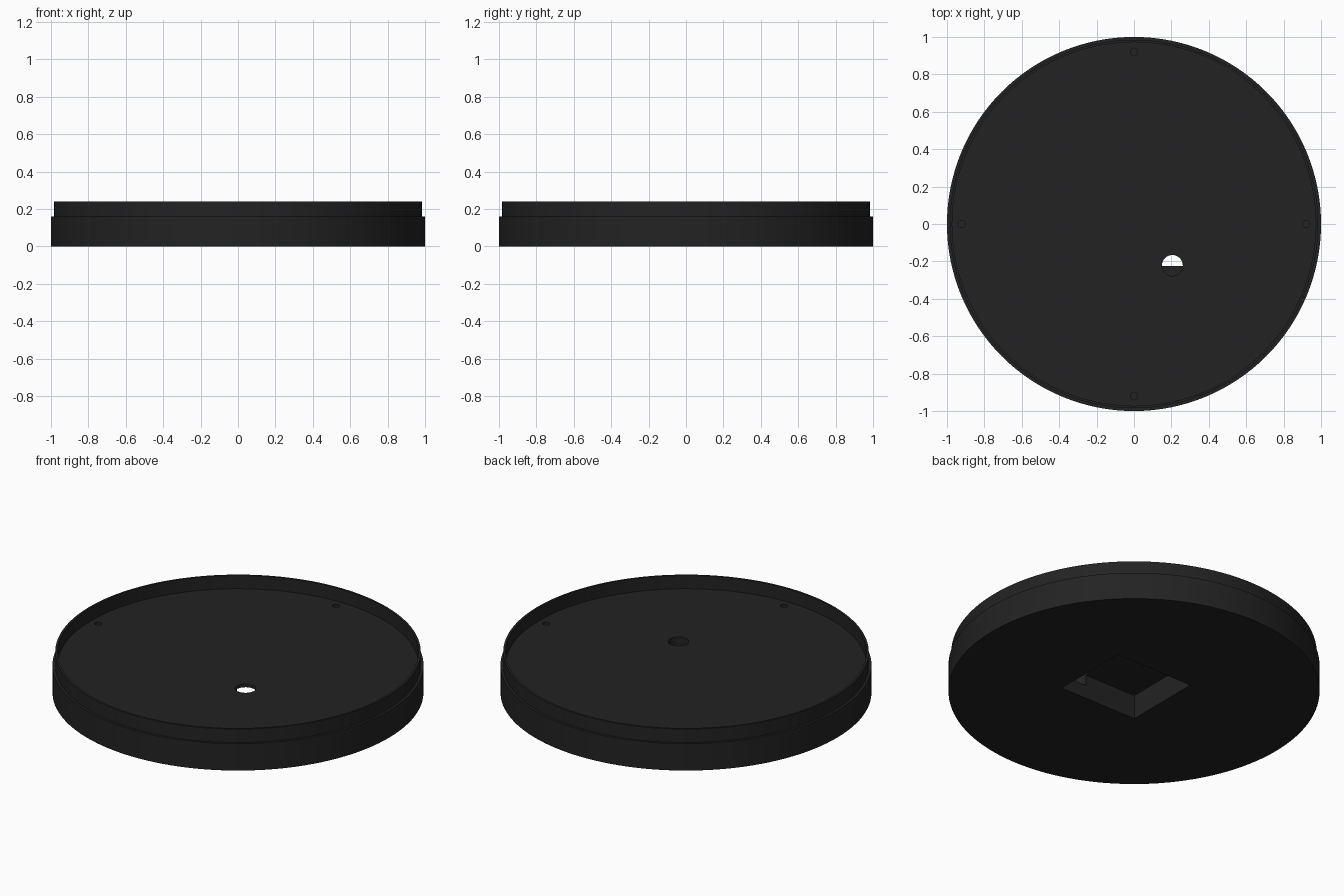
import bpy, bmesh, math

if "Cube" in bpy.data.objects:
    bpy.data.objects.remove(bpy.data.objects["Cube"])

SEG = 128

black = bpy.data.materials.new("matte black")
black.diffuse_color = (0.0165, 0.0165, 0.0165, 1)
black.use_nodes = True
black.node_tree.nodes["Principled BSDF"].inputs["Base Color"].default_value = black.diffuse_color


def make_object(name, bm):
    bmesh.ops.recalc_face_normals(bm, faces=bm.faces)
    mesh = bpy.data.meshes.new(name)
    bm.to_mesh(mesh)
    bm.free()
    mesh.materials.append(black)
    obj = bpy.data.objects.new(name, mesh)
    bpy.context.collection.objects.link(obj)
    return obj


def revolve(name, profile, segments, center=(0, 0)):
    """Closed solid from (radius, z) rings, capped at both ends."""
    bm = bmesh.new()
    rings = []
    for r, z in profile:
        rings.append([bm.verts.new((center[0] + r * math.cos(2 * math.pi * i / segments),
                                    center[1] + r * math.sin(2 * math.pi * i / segments), z))
                      for i in range(segments)])
    for a, b in zip(rings, rings[1:]):
        for i in range(segments):
            j = (i + 1) % segments
            bm.faces.new((a[i], a[j], b[j], b[i]))
    bm.faces.new(rings[0])
    bm.faces.new(rings[-1])
    return make_object(name, bm)


def box(name, x0, x1, y0, y1, z0, z1):
    bm = bmesh.new()
    bmesh.ops.create_cube(bm, size=1)
    for v in bm.verts:
        v.co = (x1 if v.co.x > 0 else x0, y1 if v.co.y > 0 else y0, z1 if v.co.z > 0 else z0)
    return make_object(name, bm)


# Round base: outer wall, ledge, thin raised lip, recessed floor
base = revolve("round_base", [(1.0, 0), (1.0, 0.16), (0.985, 0.16), (0.985, 0.24),
                              (0.972, 0.24), (0.972, 0.162)], SEG)

# Underside pocket, cable hole and four blind screw holes
cutters = [
    box("pocket_cutter", -0.19, 0.32, -0.224, 0.245, -0.1, 0.143),
    revolve("cable_hole_cutter", [(0.056, 0.08), (0.056, 0.3)], 32, (0.205, -0.222)),
]
for k in range(4):
    a = k * math.pi / 2
    cutters.append(revolve("screw_hole_cutter", [(0.02, 0.06), (0.02, 0.3)], 20,
                           (0.92 * math.cos(a), 0.92 * math.sin(a))))

bpy.context.view_layer.objects.active = base
base.select_set(True)
for cutter in cutters:
    mod = base.modifiers.new("cut", 'BOOLEAN')
    mod.operation = 'DIFFERENCE'
    mod.solver = 'EXACT'
    mod.object = cutter
    bpy.ops.object.modifier_apply(modifier=mod.name)
    bpy.data.objects.remove(cutter)

bpy.ops.object.shade_smooth_by_angle(angle=math.radians(30))
